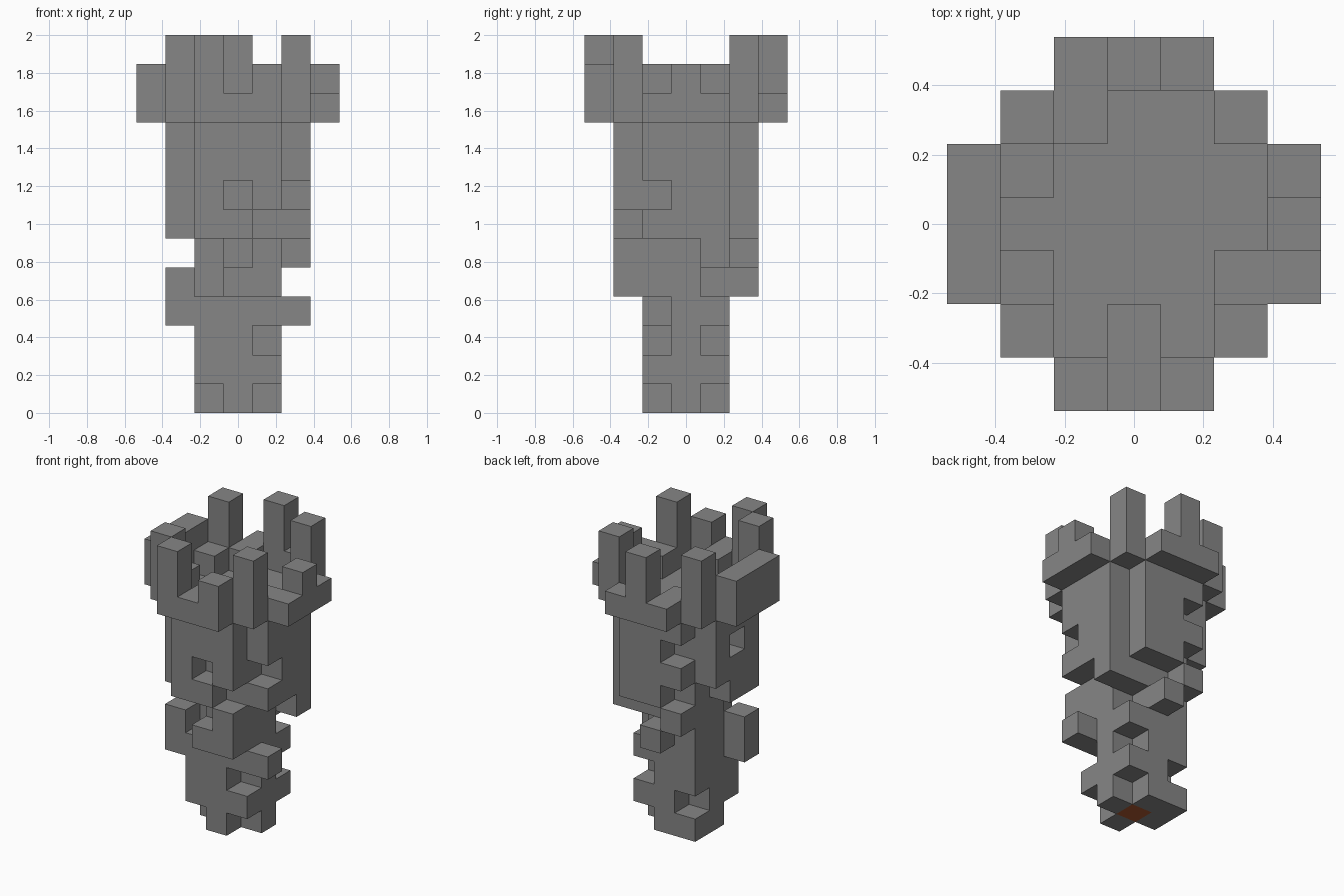
import bpy
import bmesh
from mathutils import Vector

cube = bpy.data.objects.get("Cube")
if cube:
    bpy.data.objects.remove(cube, do_unlink=True)

U = 2 / 13  # edge of one stone block


def material(name, rgb):
    m = bpy.data.materials.new(name)
    m.use_nodes = True
    m.diffuse_color = (*rgb, 1)
    bsdf = m.node_tree.nodes["Principled BSDF"]
    bsdf.inputs["Base Color"].default_value = (*rgb, 1)
    bsdf.inputs["Roughness"].default_value = 0.9
    return m


stone = material("grey stone", (0.24, 0.24, 0.24))
rust = material("rust brown", (0.42, 0.10, 0.03))


def box(xs, ys, zs):
    """Block cells in inclusive ranges."""
    return {(x, y, z)
            for x in range(xs[0], xs[1] + 1)
            for y in range(ys[0], ys[1] + 1)
            for z in range(zs[0], zs[1] + 1)}


def column(x, y, low, high):
    return box((x, x), (y, y), (low, high))


def plus(reach, zs):
    """Cross-shaped plan: a square with its four corners missing."""
    return box((-reach, reach), (-1, 1), zs) | box((-1, 1), (-reach, reach), zs)


# Core block, seen only from underneath
core = {(0, 0, 0)}

# Narrow shaft with chipped corners
shaft = box((-1, 1), (-1, 1), (0, 5)) - core
shaft -= {(-1, -1, 0), (1, -1, 0), (1, 1, 0), (-1, 1, 1),
          (1, -1, 2), (1, 1, 2), (1, 1, 4), (-1, -1, 4), (-1, -1, 5)}

# Stones jutting out of the shaft
jutting_stones = column(-2, -1, 3, 4) | column(1, -2, 4, 5)
jutting_stones |= {(2, -1, 3), (0, -2, 4), (0, 2, 4), (2, 1, 5), (-1, 2, 5)}

# Wide upper drum with missing stones
drum = plus(2, (6, 9))
drum -= {(1, -2, 6), (0, -2, 7), (2, -1, 7), (-1, 2, 6), (-1, 2, 8),
         (-2, 0, 8), (-2, 1, 6)}

# Parapet ring around the top floor
ring = plus(3, (10, 10)) - plus(2, (10, 10))
parapet = ring | box((-3, -3), (-1, 1), (11, 11))
parapet |= {(3, 0, 11), (1, -3, 11)}
parapet |= column(0, 3, 11, 12) | column(-1, -3, 11, 12)

# Four tall corner posts
corner_posts = set()
for sx in (-2, 2):
    for sy in (-2, 2):
        corner_posts |= column(sx, sy, 10, 12)

# Loose stones standing on the floor
floor_stones = {(-1, 2, 10), (-2, 1, 10), (-2, -1, 10), (2, -1, 10), (0, -2, 10)}

parts = {
    "base_core": (core, rust),
    "shaft": (shaft, stone),
    "jutting_stones": (jutting_stones, stone),
    "drum": (drum, stone),
    "parapet": (parapet, stone),
    "corner_posts": (corner_posts, stone),
    "floor_stones": (floor_stones, stone),
}
solid = set().union(*(cells for cells, _ in parts.values()))


def build(name, cells, mat):
    """Outer skin of the cells, with flat areas merged."""
    bm = bmesh.new()
    for cell in sorted(cells):
        c = Vector(cell) + Vector((0, 0, 0.5))
        for axis in range(3):
            for sign in (-1, 1):
                n = Vector((0, 0, 0))
                n[axis] = sign
                if tuple(int(a + b) for a, b in zip(cell, n)) in solid:
                    continue
                s = Vector((0, 0, 0))
                s[(axis + 1) % 3] = 0.5
                t = n.cross(s)
                ring_points = (-s - t, s - t, s + t, t - s)
                bm.faces.new([bm.verts.new((c + n / 2 + p) * U) for p in ring_points])
    bmesh.ops.remove_doubles(bm, verts=bm.verts, dist=0.001)
    bmesh.ops.dissolve_limit(bm, angle_limit=0.02, verts=bm.verts, edges=bm.edges)
    mesh = bpy.data.meshes.new(name)
    bm.to_mesh(mesh)
    bm.free()
    mesh.materials.append(mat)
    obj = bpy.data.objects.new(name, mesh)
    bpy.context.collection.objects.link(obj)


for part, (cells, mat) in parts.items():
    build(part, cells, mat)
